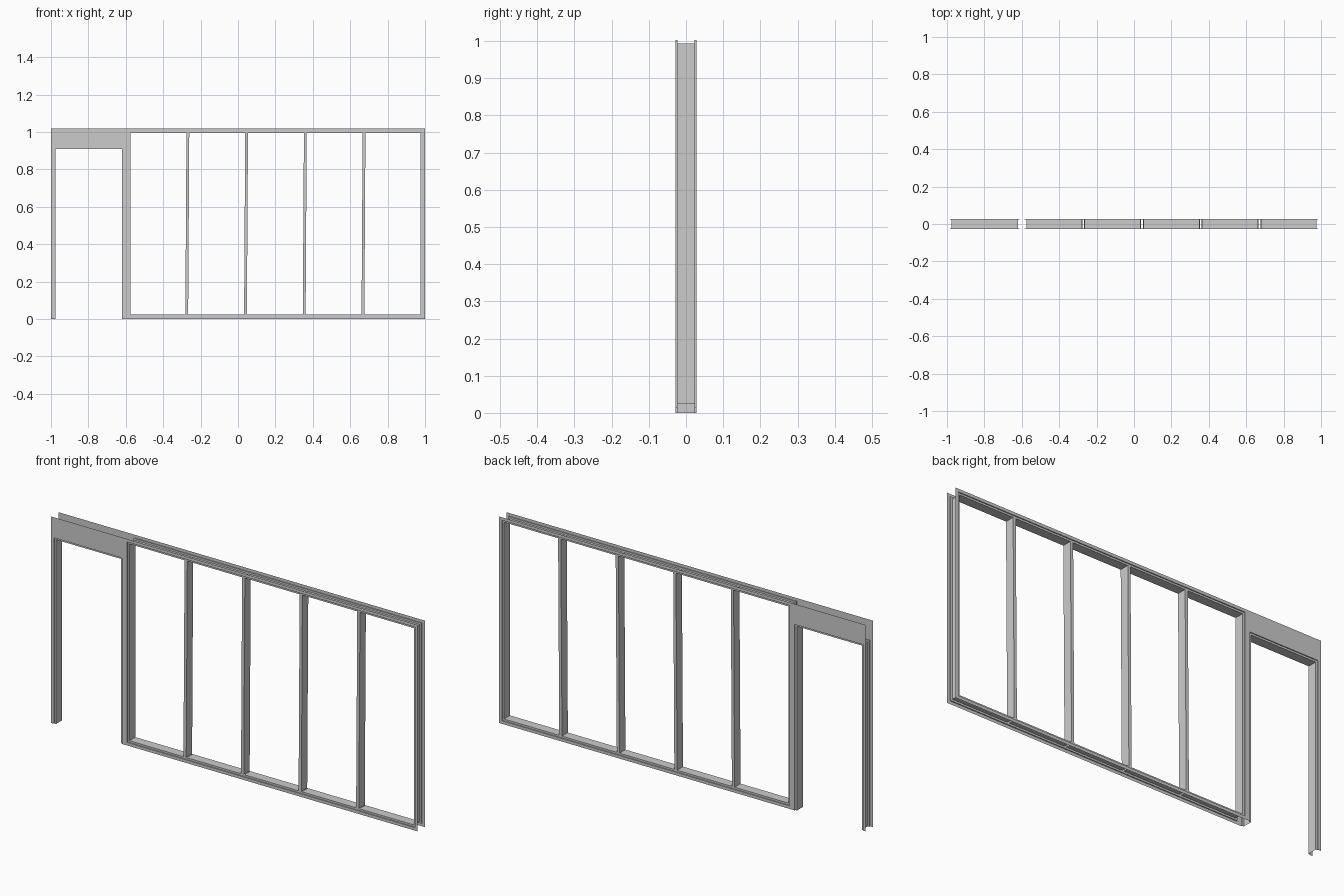
import bpy, bmesh
from mathutils import Vector

if "Cube" in bpy.data.objects:
    bpy.data.objects.remove(bpy.data.objects["Cube"])

Y_FACE, Y_STOP, STOP = 0.028, 0.023, 0.009   # wall half depth, stop half width, stop height
HEIGHT = 1.018
WINDOW = (-0.585, 0.985, 0.015, 1.003)       # x0, x1, z0, z1 of the glazed opening
DOOR = (-0.985, -0.612, 0.0, 0.917)          # door opening, open at the floor
PROFILE = [(0, -Y_FACE), (0, -Y_STOP), (STOP, -Y_STOP),
           (STOP, Y_STOP), (0, Y_STOP), (0, Y_FACE)]
BAYS, HALF_W, LEAN = 5, 0.0075, 0.003


def finish(name, bm):
    bmesh.ops.remove_doubles(bm, verts=bm.verts, dist=1e-5)
    bmesh.ops.recalc_face_normals(bm, faces=bm.faces)
    mesh = bpy.data.meshes.new(name)
    bm.to_mesh(mesh)
    bm.free()
    obj = bpy.data.objects.new(name, mesh)
    bpy.context.collection.objects.link(obj)
    return obj


def lining(opening, closed):
    """Sweep the stepped sheet profile round an opening with mitred corners."""
    x0, x1, z0, z1 = opening
    bm = bmesh.new()
    rings = []
    for d, y in PROFILE:
        zb = z0 + d if closed else z0
        pts = [(x0 + d, zb), (x0 + d, z1 - d), (x1 - d, z1 - d), (x1 - d, zb)]
        rings.append([bm.verts.new((x, y, z)) for x, z in pts])
    for a, b in zip(rings, rings[1:]):
        for i in range(4 if closed else 3):
            j = (i + 1) % 4
            bm.faces.new((a[i], a[j], b[j], b[i]))
    return bm


# Front and back face sheets, with both openings left out
xs = [-1, DOOR[0], DOOR[1], WINDOW[0], WINDOW[1], 1]
zs = [0, WINDOW[2], DOOR[3], WINDOW[3], HEIGHT]
for name, y in (("front_face_sheet", -Y_FACE), ("back_face_sheet", Y_FACE)):
    bm = bmesh.new()
    for i in range(len(xs) - 1):
        for k in range(len(zs) - 1):
            if (i == 1 and k < 2) or (i == 3 and k in (1, 2)):
                continue
            quad = [(xs[i], zs[k]), (xs[i + 1], zs[k]),
                    (xs[i + 1], zs[k + 1]), (xs[i], zs[k + 1])]
            bm.faces.new([bm.verts.new((x, y, z)) for x, z in quad])
    finish(name, bm)

# Door lining: two jambs and a head
finish("door_lining", lining(DOOR, False))

# Window lining, with slots in head and sill where the hollow mullions meet it
x0, x1, z0, z1 = WINDOW
centres = [x0 + (x1 - x0) * i / BAYS for i in range(1, BAYS)]
bm = lining(WINDOW, True)
for c in centres:
    for side in (-HALF_W, HALF_W):
        bmesh.ops.bisect_plane(bm, geom=bm.verts[:] + bm.edges[:] + bm.faces[:],
                               plane_co=Vector((c + side, 0, 0)), plane_no=(1, 0, 0))
slots = [f for f in bm.faces if abs(f.calc_center_median().y) < 0.001
         and any(abs(f.calc_center_median().x - c) < HALF_W for c in centres)]
bmesh.ops.delete(bm, geom=slots, context='FACES')
finish("window_lining", bm)

# Mullions: open-ended tubes with a very slight lean
for n, c in enumerate(centres, 1):
    bm = bmesh.new()
    ends = []
    for z, shift in ((z0 + STOP, -LEAN), (z1 - STOP, LEAN)):
        ends.append([bm.verts.new((c + shift + sx * HALF_W, sy * Y_STOP, z))
                     for sx, sy in ((-1, -1), (1, -1), (1, 1), (-1, 1))])
    for i in range(4):
        j = (i + 1) % 4
        bm.faces.new((ends[0][i], ends[0][j], ends[1][j], ends[1][i]))
    finish(f"mullion_{n}", bm)
